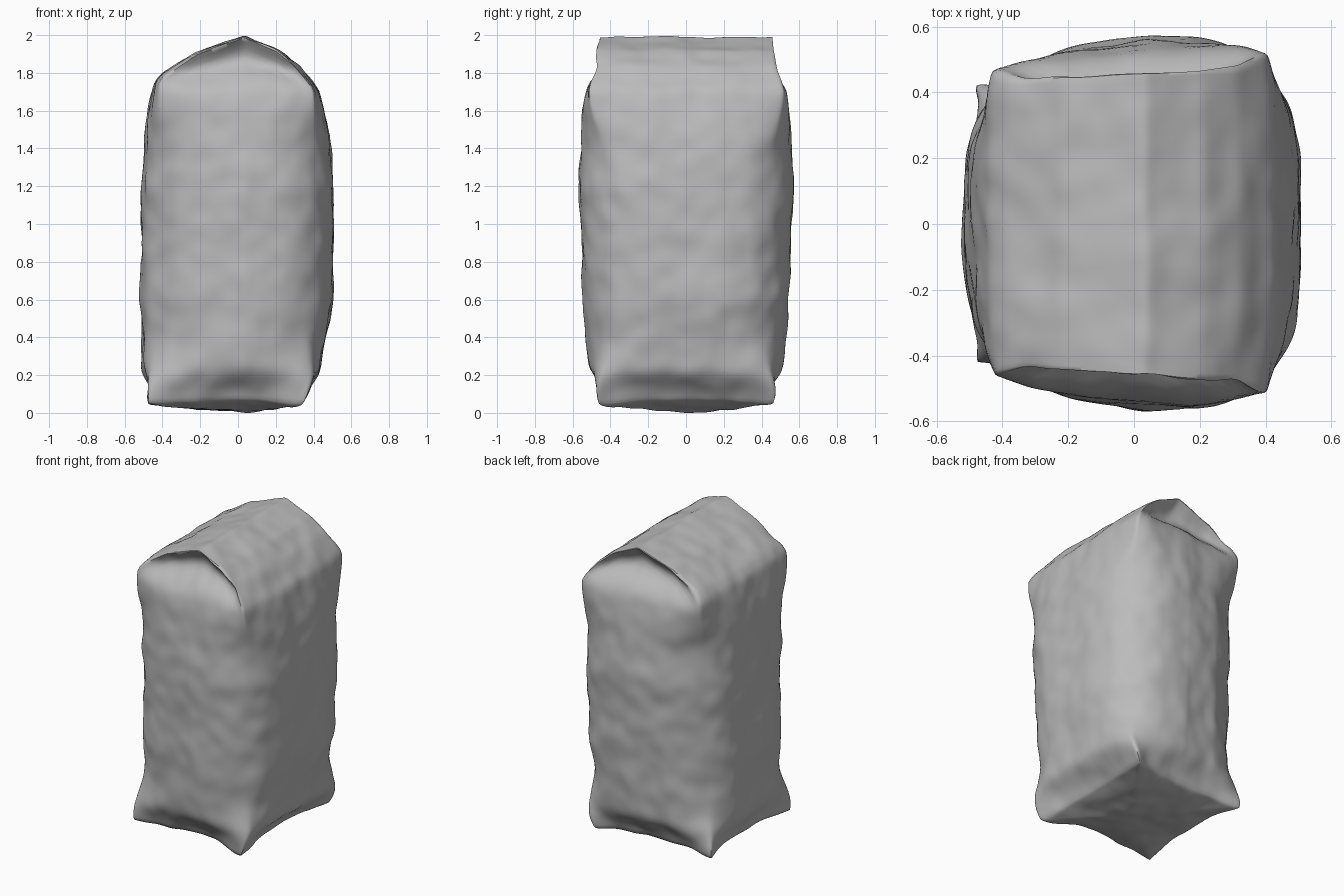
import bpy, bmesh
from math import sqrt
from mathutils import noise, Vector

if "Cube" in bpy.data.objects:
    bpy.data.objects.remove(bpy.data.objects["Cube"], do_unlink=True)


def curve(points, t):
    """Piecewise linear profile lookup."""
    if t <= points[0][0]:
        return points[0][1]
    for (a, p), (b, q) in zip(points, points[1:]):
        if t <= b:
            return p + (q - p) * (t - a) / (b - a)
    return points[-1][1]


def ramp(a, b, t):
    t = max(0, min(1, (t - a) / (b - a)))
    return t * t * (3 - 2 * t)


# Profiles of the bag
ROOF = [(-1, 1.74), (-.9, 1.79), (-.5, 1.9), (.08, 1.99), (.5, 1.915), (.75, 1.83), (1, 1.7)]
LEFT = [(0, .48), (.2, .505), (.6, .515), (1.2, .51), (1.5, .485), (1.74, .435)]
RIGHT = [(0, .345), (.2, .435), (.6, .495), (1.2, .51), (1.5, .48), (1.74, .42)]
DEPTH = [(0, .465), (.2, .515), (.6, .545), (1.2, .57), (1.6, .555), (1.7, .54), (1.82, .495)]
SKEW = [(-1, .83), (-.5, .94), (.1, 1), (.6, .985), (1, .955)]
POCKET = [(0, 0), (.25, .015), (.55, .09), (.75, .075), (.92, .02), (1, 0)]
LIP = 1.7


def shape(u, v, w):
    """Map the unit cube to the stuffed bag with tucked gable ends."""
    top = curve(ROOF, u)
    z = w * top
    low = 1 - ramp(0, .26, z)
    high = ramp(1.3, 1.78, z)
    # Upright corners are rounded at mid height, pointed at base and roof
    round_off = .33 * ramp(0, .4, z) * (1 - .82 * high)
    x = u * curve(RIGHT if u > 0 else LEFT, w * 1.74) * sqrt(1 - round_off * v ** 4)
    x *= 1 + .02 * high * (1 - v * v)
    skew = curve(SKEW, u)
    skew += (.955 + .05 * u - skew) * max(high, low)
    y = v * curve(DEPTH, z) * skew * sqrt(1 - round_off * u ** 4)
    # Base edges pull in between the corner ears
    x *= 1 - .09 * low * (1 - v * v)
    y *= 1 - .12 * low * (1 - u * u)
    # Folded pocket beneath each end of the roof
    if z > LIP and top > LIP:
        y -= v * curve(POCKET, (z - LIP) / (top - LIP)) * (1 - u * u)
    # Slightly rounded underside, arched between the ears
    reach = max(abs(u), abs(v))
    z += low * (.06 * reach ** 2 - .025 * u * u * v * v)
    return Vector((x, y, z))


bm = bmesh.new()
bmesh.ops.create_cube(bm, size=2)
bmesh.ops.subdivide_edges(bm, edges=bm.edges[:], cuts=63, use_grid_fill=True)
for v in bm.verts:
    v.co = shape(v.co.x, v.co.y, (v.co.z + 1) / 2)
for i in range(3):
    bmesh.ops.smooth_vert(bm, verts=bm.verts[:], factor=.5,
                          use_axis_x=True, use_axis_y=True, use_axis_z=True)

# Soft dents and wrinkles
bm.normal_update()
offsets = [v.normal * (.012 * noise.noise(v.co * 4) + .008 * noise.noise(v.co * 9))
           for v in bm.verts]
for v, offset in zip(bm.verts, offsets):
    v.co += offset
base = min(v.co.z for v in bm.verts)
bmesh.ops.translate(bm, verts=bm.verts[:], vec=(0, 0, -base))

mesh = bpy.data.meshes.new("paper_bag")
bm.to_mesh(mesh)
bm.free()
bag = bpy.data.objects.new("paper_bag", mesh)
bpy.context.collection.objects.link(bag)

# Single plain grey
grey = bpy.data.materials.new("plain grey")
grey.use_nodes = True
grey.diffuse_color = (.5, .5, .5, 1)
grey.node_tree.nodes["Principled BSDF"].inputs["Base Color"].default_value = (.5, .5, .5, 1)
mesh.materials.append(grey)

bpy.context.view_layer.objects.active = bag
bag.select_set(True)
bpy.ops.object.shade_smooth_by_angle(angle=1.0)
